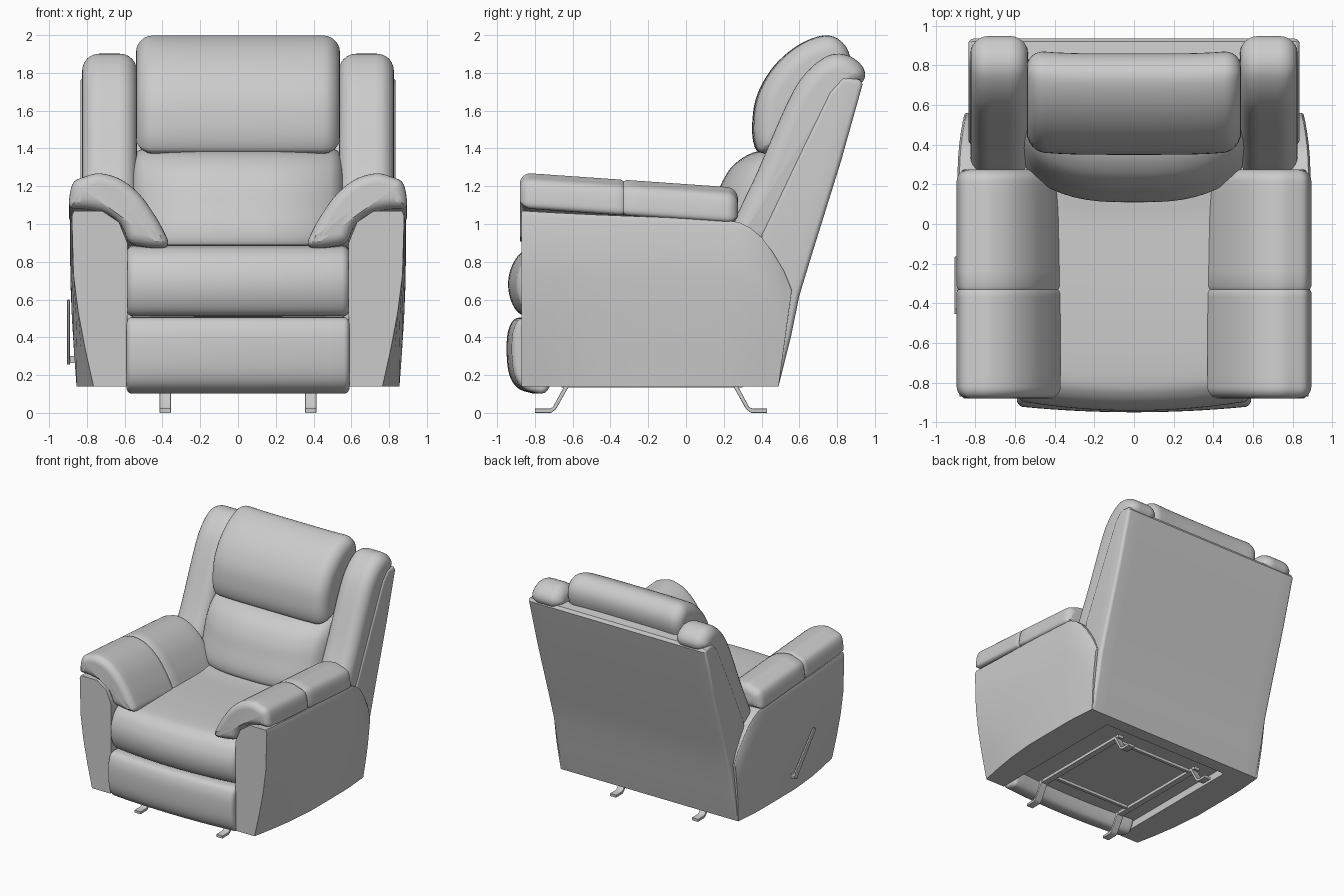
import bpy, bmesh, math
from mathutils import Vector

if "Cube" in bpy.data.objects:
    bpy.data.objects.remove(bpy.data.objects["Cube"])

grey = bpy.data.materials.new("upholstery_grey")
grey.use_nodes = True
grey.diffuse_color = (0.6, 0.6, 0.6, 1)
grey.node_tree.nodes["Principled BSDF"].inputs["Base Color"].default_value = (0.6, 0.6, 0.6, 1)


def finish(name, bm, angle=40):
    bmesh.ops.recalc_face_normals(bm, faces=bm.faces)
    mesh = bpy.data.meshes.new(name)
    bm.to_mesh(mesh)
    bm.free()
    mesh.materials.append(grey)
    mesh.shade_smooth()
    mesh.set_sharp_from_angle(angle=math.radians(angle))
    obj = bpy.data.objects.new(name, mesh)
    bpy.context.collection.objects.link(obj)
    return obj


def loft(name, rings, angle=40):
    """Skin a list of closed rings and cap both ends."""
    bm = bmesh.new()
    rows = [[bm.verts.new(p) for p in ring] for ring in rings]
    n = len(rows[0])
    for a, b in zip(rows, rows[1:]):
        for i in range(n):
            bm.faces.new((a[i], a[(i + 1) % n], b[(i + 1) % n], b[i]))
    bm.faces.new(rows[0])
    bm.faces.new(rows[-1])
    return finish(name, bm, angle)


def smooth_loop(pts, steps=5):
    """Closed Catmull-Rom curve through the points."""
    p = [Vector(q) for q in pts]
    n, out = len(p), []
    for i in range(n):
        a, b, c, d = (p[(i + k) % n] for k in (-1, 0, 1, 2))
        for s in range(steps):
            t = s / steps
            out.append(0.5 * (2 * b + (c - a) * t + (2 * a - 5 * b + 4 * c - d) * t * t
                              + (3 * b - a - 3 * c + d) * t ** 3))
    return out


def inset(loop, dist):
    """Move a closed 2D loop inward along its normals."""
    n = len(loop)
    area = sum(loop[i - 1].x * loop[i].y - loop[i].x * loop[i - 1].y for i in range(n))
    sign = 1 if area > 0 else -1
    out = []
    for i, p in enumerate(loop):
        d = ((p - loop[i - 1]).normalized() + (loop[(i + 1) % n] - p).normalized()).normalized()
        out.append(p + Vector((-d.y, d.x)) * sign * dist)
    return out


def cushion(name, pts, lo, hi, r, place, soft=True, seam=None, angle=50):
    """Extrude a profile from lo to hi with rounded ends of radius r."""
    loop = smooth_loop(pts) if soft else [Vector(p) for p in pts]
    arc = [k / 6 * math.pi / 2 for k in range(7)]
    stations = [(lo + r * (1 - math.sin(a)), r * (1 - math.cos(a))) for a in reversed(arc)]
    stations += [(lo + r + (hi - lo - 2 * r) * k / 16, 0) for k in range(1, 16)]
    stations += [(hi - r * (1 - math.sin(a)), r * (1 - math.cos(a))) for a in arc]
    if seam is not None:
        stations = [s for s in stations if abs(s[0] - seam) > 0.03]
        stations += [(seam - 0.015, 0), (seam, 0.008), (seam + 0.015, 0)]
    # ends run from the small cap outward, so sort by position
    stations.sort(key=lambda s: s[0])
    return loft(name, [[place(p.x, p.y, t) for p in inset(loop, d)] for t, d in stations], angle)


def across(bow=0.0, power=2, half=1.0):
    return lambda y, z, x: (x, y + bow * abs(x / half) ** power, z)


# Seat, footrest and base
cushion("seat_cushion", [(-.8, .51), (-.88, .525), (-.925, .59), (-.942, .68), (-.925, .77),
        (-.87, .85), (-.76, .885), (-.4, .89), (0, .88), (.3, .87), (.32, .6), (-.6, .52)],
        -.59, .59, .04, across(.05, 2, .59))
cushion("footrest", [(-.8, .5), (-.9, .5), (-.94, .44), (-.95, .34), (-.94, .22), (-.905, .145),
        (-.84, .11), (-.76, .12), (-.7, .3), (-.73, .45)], -.59, .59, .03, across(.03, 2, .59))
cushion("base_body", [(-.76, .2), (-.76, .7), (.45, .7), (.45, .2)], -.62, .62, .01, across(), False)

# Backrest shell, lumbar cushion and headrest
cushion("back_shell", [(.49, .14), (.555, .4), (.6, .62), (.67, .85), (.82, 1.33), (.935, 1.74),
        (.92, 1.765), (.83, 1.775), (.76, 1.7), (.59, 1.35), (.4, .95), (.38, .14)],
        -.835, .835, .025, across(), False, angle=35)
cushion("lumbar_cushion", [(.3, .84), (.14, .87), (.11, .95), (.15, 1.1), (.19, 1.22), (.26, 1.32),
        (.38, 1.385), (.55, 1.38), (.6, 1.2), (.45, .86)], -.56, .56, .07, across(.16, 3, .56))
cushion("headrest", [(.4, 1.375), (.36, 1.42), (.35, 1.53), (.375, 1.68), (.46, 1.83), (.59, 1.945),
        (.73, 1.998), (.82, 1.96), (.86, 1.87), (.83, 1.74), (.7, 1.5), (.52, 1.39)],
        -.54, .54, .09, across(.02, 4, .54))


def side_panel(name, s):
    """Arm box: sections across y, tucked in at the lower front."""
    rings = []
    for y, top in [(-.87, 1.07), (-.7, 1.06), (-.5, 1.05), (-.25, 1.04), (0, 1.03), (.2, 1.02),
                   (.28, 1.01), (.34, .98), (.4, .93), (.46, .85), (.52, .75), (.56, .65)]:
        f = max(0, (-.25 - y) / .62) ** 1.5
        rear = max(0, (y - .25) / .31)
        wide = .89 - .035 * rear ** 2 - .01 * f
        low = .855 - .09 * f - .02 * rear
        pts = [(.59, .14), (.585, .6), (.585, top - .17), (.63, top - .06), (.72, top),
               (wide - .01, top), (wide, top - .03)]
        pts += [(low + (wide - low) * math.sin(k * math.pi / 8), .14 + (top - .28) * k / 4)
                for k in (3, 2, 1, 0)]
        rings.append([(s * x, y - .07 * rear * max(0, .65 - z) / .51, z) for x, z in pts])
    obj = loft(name, rings, 35)
    bevel = obj.modifiers.new("soft_edges", "BEVEL")
    bevel.width, bevel.segments, bevel.angle_limit = .012, 2, math.radians(40)


ARM = [(.885, 1.09), (.892, 1.15), (.87, 1.225), (.81, 1.255), (.73, 1.272), (.62, 1.24), (.52, 1.16),
       (.44, 1.05), (.39, .96), (.37, .905), (.4, .878), (.5, .885), (.575, .91), (.62, 1.0),
       (.7, 1.06), (.8, 1.082)]
WING = [(.24, .95), (.285, 1.08), (.375, 1.27), (.54, 1.65), (.635, 1.8), (.75, 1.89), (.85, 1.895),
        (.93, 1.84), (.945, 1.77), (.88, 1.68), (.76, 1.4), (.62, 1.1), (.48, .9), (.34, .88)]

for side, s in (("left", 1), ("right", -1)):
    side_panel(side + "_side_panel", s)
    cushion(side + "_arm_pad", ARM, -.88, .275, .06,
            lambda x, z, y: (s * x, y, z - .08 * (y + .88) / 1.155), seam=-.33)
    cushion(side + "_wing", WING, .535, .825, .09, lambda y, z, x: (s * x, y, z))
    # Flat bent feet
    for end, c, d in (("front", -.64, -1), ("rear", .27, 1)):
        foot = [(0, .15), (.065, .03), (.085, .022), (.16, .022), (.16, 0), (.075, 0), (.048, .02), (-.025, .15)]
        cushion(f"{side}_{end}_foot", [(c + d * a, b) for a, b in foot], .355, .415, .004,
                lambda y, z, x: (s * x, y, z), False)


def bar(name, lo, hi):
    bm = bmesh.new()
    bmesh.ops.create_cube(bm, size=1)
    for v in bm.verts:
        v.co = [(a + b) / 2 + c * (b - a) for a, b, c in zip(lo, hi, v.co)]
    finish(name, bm)


# Underframe rails
for side, x in (("left", .385), ("right", -.385)):
    bar(side + "_rail", (x - .025, -.66, .135), (x + .025, .3, .16))
for end, y in (("front", -.52), ("rear", .22)):
    bar(end + "_cross_rail", (-.385, y - .012, .14), (.385, y + .012, .165))

# Recline lever on the right side
cushion("recline_lever", [(-.2, .255), (-.165, .275), (-.175, .31), (-.43, .6), (-.455, .595), (-.45, .57),
        (-.225, .29)], -.905, -.89, .004, across(), False)
bar("lever_pivot", (-.9, -.205, .265), (-.82, -.175, .3))
